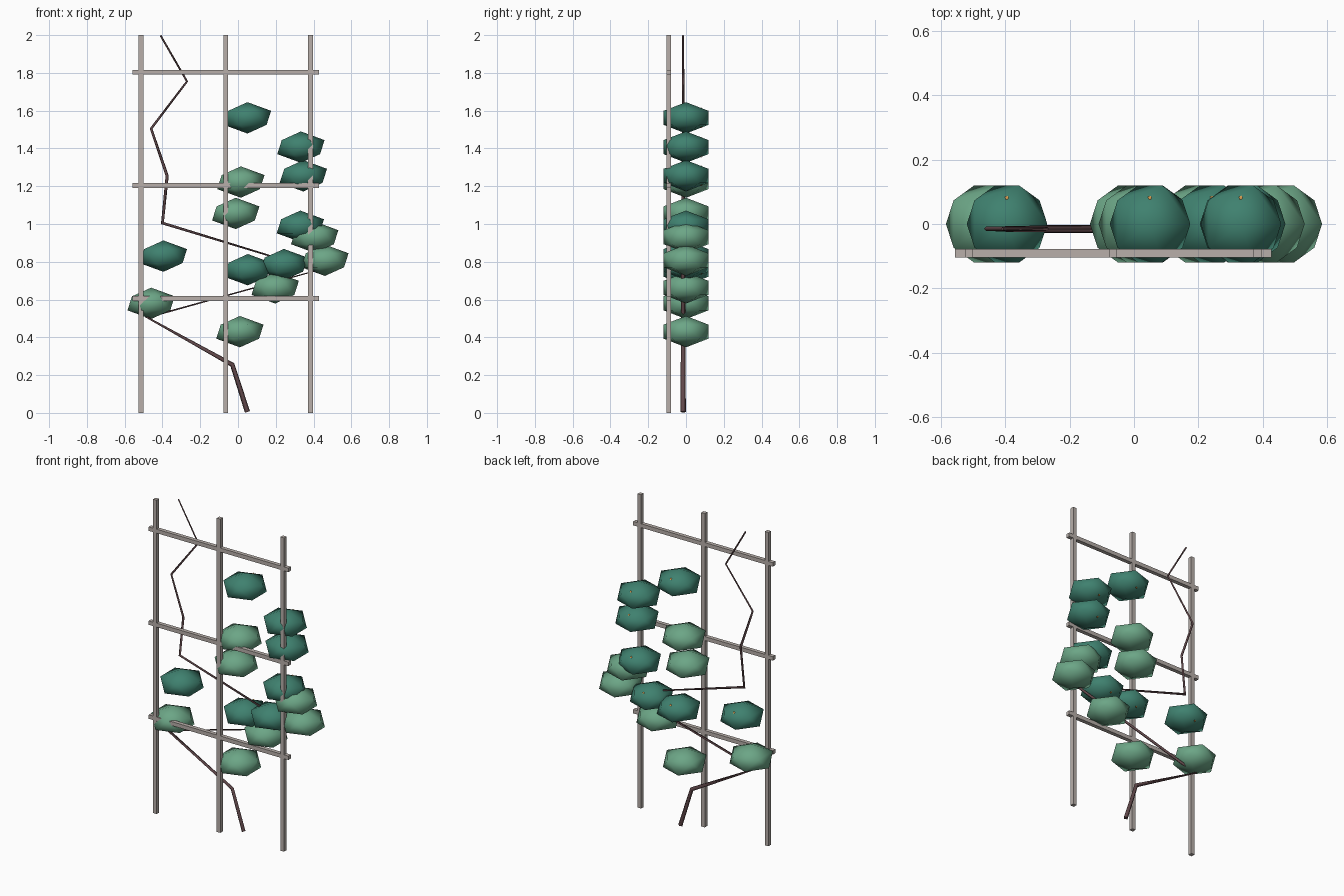
import bpy

cube = bpy.data.objects.get("Cube")
if cube:
    bpy.data.objects.remove(cube, do_unlink=True)


def material(name, rgb):
    mat = bpy.data.materials.new(name)
    mat.use_nodes = True
    mat.diffuse_color = (*rgb, 1)
    bsdf = next(n for n in mat.node_tree.nodes if n.type == 'BSDF_PRINCIPLED')
    bsdf.inputs["Base Color"].default_value = (*rgb, 1)
    bsdf.inputs["Roughness"].default_value = 0.8
    return mat


WOOD = material("weathered_wood", (0.48, 0.43, 0.40))
BARK = material("dark_bark", (0.12, 0.065, 0.07))
DARK = material("dark_green", (0.05, 0.22, 0.16))
LIGHT = material("light_green", (0.15, 0.38, 0.24))
ORANGE = material("orange_bud", (0.68, 0.33, 0.08))


def box(name, centre, size, mat):
    bpy.ops.mesh.primitive_cube_add(size=1, location=centre)
    obj = bpy.context.object
    obj.name = name
    obj.scale = size
    obj.data.materials.append(mat)
    bpy.ops.object.transform_apply(location=False, rotation=False, scale=True)


def blob(name, centre, size, mat):
    bpy.ops.mesh.primitive_ico_sphere_add(subdivisions=1, radius=1, location=centre)
    obj = bpy.context.object
    obj.name = name
    obj.scale = size
    obj.data.materials.append(mat)
    bpy.ops.object.transform_apply(location=False, rotation=False, scale=True)
    bpy.ops.object.shade_smooth()


# Trellis: three upright posts and three cross rails
BAR = 0.025
TRELLIS_Y = -0.091
for x in (-0.514, -0.065, 0.384):
    box("trellis_post", (x, TRELLIS_Y, 1), (BAR, BAR, 2), WOOD)
for z in (0.605, 1.204, 1.803):
    box("trellis_rail", (-0.065, TRELLIS_Y, z), (0.985, BAR, BAR), WOOD)

# Climbing stem: a tapering zigzag with evenly spaced heights
stem_x = (0.05, -0.03, -0.48, 0.42, -0.4, -0.375, -0.46, -0.27, -0.41)
curve = bpy.data.curves.new("stem", 'CURVE')
curve.dimensions = '3D'
curve.bevel_depth = 0.014
curve.bevel_resolution = 0
curve.use_fill_caps = True
spline = curve.splines.new('POLY')
spline.points.add(len(stem_x) - 1)
for i, (point, x) in enumerate(zip(spline.points, stem_x)):
    point.co = (x, -0.015, 0.25 * i + 0.005, 1)
    point.radius = 1 - 0.65 * i / (len(stem_x) - 1)
spline.points[-1].co.z = 1.998
stem = bpy.data.objects.new("stem", curve)
bpy.context.collection.objects.link(stem)
curve.materials.append(BARK)
bpy.ops.object.select_all(action='DESELECT')
stem.select_set(True)
bpy.context.view_layer.objects.active = stem
bpy.ops.object.convert(target='MESH')

# Leaf clumps: flattened low-poly balls, the dark ones holding a bud
LEAF = (0.14, 0.14, 0.083)
dark_spots = ((0.05, 1.562), (0.333, 1.407), (0.346, 1.255), (0.33, 0.988),
              (-0.395, 0.83), (0.052, 0.758), (0.243, 0.785))
light_spots = ((0.015, 1.222), (-0.012, 1.056), (0.406, 0.93), (0.46, 0.808),
               (0.197, 0.662), (-0.46, 0.58), (0.01, 0.43))
for x, z in dark_spots:
    blob("dark_leaf_clump", (x, 0, z), LEAF, DARK)
    blob("bud", (x, 0.08, z), (0.03, 0.03, 0.055), ORANGE)
for x, z in light_spots:
    blob("light_leaf_clump", (x, 0, z), LEAF, LIGHT)
